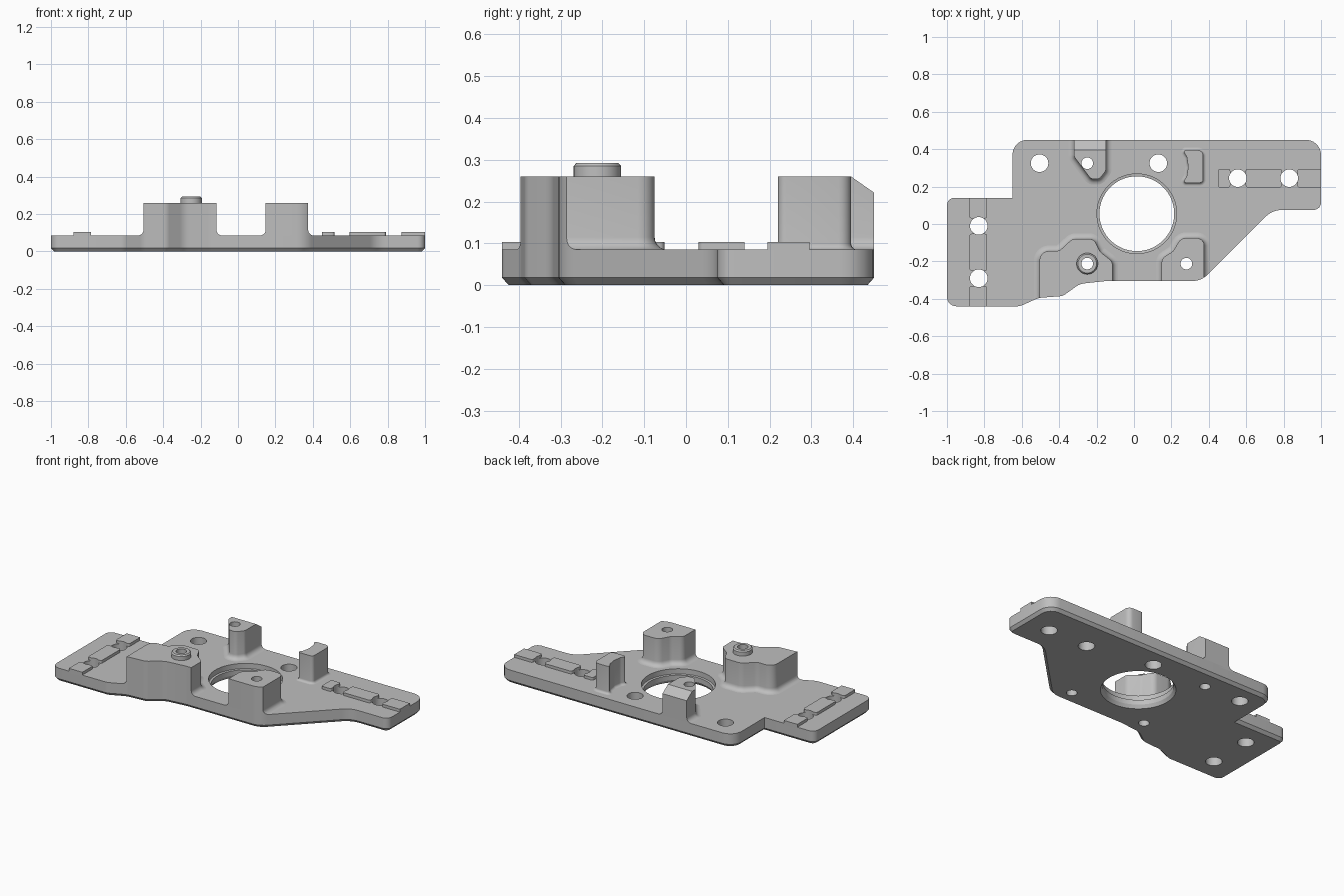
import bpy, bmesh, math
from mathutils import Vector

cube = bpy.data.objects.get("Cube")
if cube:
    bpy.data.objects.remove(cube, do_unlink=True)

grey = bpy.data.materials.new("Plain grey")
grey.use_nodes = True
colour = (0.52, 0.52, 0.52, 1)
grey.diffuse_color = colour
grey.node_tree.nodes["Principled BSDF"].inputs["Base Color"].default_value = colour

TOP, BOSS_TOP = 0.085, 0.26


def rounded(corners, steps=6):
    """Counterclockwise polygon whose corners (x, y, radius) are rounded."""
    pts = []
    for i, (x, y, r) in enumerate(corners):
        p = Vector((x, y))
        a = (Vector(corners[i - 1][:2]) - p).normalized()
        b = (Vector(corners[(i + 1) % len(corners)][:2]) - p).normalized()
        if r == 0:
            pts.append(p)
            continue
        half = a.angle(b) / 2
        centre = p + (a + b).normalized() * r / math.sin(half)
        start = p + a * r / math.tan(half) - centre
        end = p + b * r / math.tan(half) - centre
        turn = start.angle_signed(end)
        for k in range(steps + 1):
            t = -turn * k / steps
            c, s = math.cos(t), math.sin(t)
            pts.append(centre + Vector((start.x * c - start.y * s,
                                        start.x * s + start.y * c)))
    return pts


def offset(pts, d):
    """Move the outline outward by d."""
    out = []
    for i, p in enumerate(pts):
        e = (p - pts[i - 1]).normalized()
        f = (pts[(i + 1) % len(pts)] - p).normalized()
        n, m = Vector((e.y, -e.x)), Vector((f.y, -f.x))
        out.append(p + (n + m) * d / max(1 + n.dot(m), 0.4))
    return out


def circle(x, y, r, n=32):
    return [Vector((x + r * math.cos(math.tau * k / n),
                    y + r * math.sin(math.tau * k / n))) for k in range(n)]


def loft(bm, layers):
    """Closed solid through (outline, z) layers from bottom to top."""
    rings = [[bm.verts.new((p.x, p.y, z)) for p in pts] for pts, z in layers]
    n = len(rings[0])
    for lo, hi in zip(rings, rings[1:]):
        for k in range(n):
            j = (k + 1) % n
            bm.faces.new((lo[k], lo[j], hi[j], hi[k]))
    bm.faces.new(rings[0][::-1])
    bm.faces.new(rings[-1])


def make(name, bm):
    bm.normal_update()
    mesh = bpy.data.meshes.new(name)
    bm.to_mesh(mesh)
    bm.free()
    mesh.materials.append(grey)
    obj = bpy.data.objects.new(name, mesh)
    bpy.context.collection.objects.link(obj)
    return obj


def solid(name, layers):
    bm = bmesh.new()
    loft(bm, layers)
    return make(name, bm)


def finish(obj, clip=True):
    """Trim to the plate outline, drill the holes and shade."""
    for cutter, op in ((trim, 'INTERSECT'), (drill, 'DIFFERENCE')):
        if cutter is trim and not clip:
            continue
        mod = obj.modifiers.new(op.title(), 'BOOLEAN')
        mod.operation, mod.object, mod.solver = op, cutter, 'EXACT'
    deps = bpy.context.evaluated_depsgraph_get()
    mesh = bpy.data.meshes.new_from_object(obj.evaluated_get(deps))
    obj.modifiers.clear()
    obj.data = mesh
    bpy.ops.object.select_all(action='DESELECT')
    obj.select_set(True)
    bpy.context.view_layer.objects.active = obj
    bpy.ops.object.shade_smooth_by_angle(angle=math.radians(32))


# Plate outline
outline = rounded([
    (-1, -0.44, 0.05), (-0.61, -0.44, 0.08), (-0.51, -0.395, 0.1),
    (-0.38, -0.385, 0.06), (-0.29, -0.32, 0.1), (-0.15, -0.305, 0.2),
    (0.36, -0.305, 0.12), (0.74, 0.075, 0.12), (1, 0.075, 0.04),
    (1, 0.45, 0.08), (-0.65, 0.45, 0.08), (-0.65, 0.14, 0), (-1, 0.14, 0.04)])

# Cutters: outline trim, and all the through holes
trim = solid("trim_helper", [(outline, -0.1), (outline, 0.5)])
bm = bmesh.new()
screw_holes = [(-0.505, 0.325), (0.13, 0.325), (0.555, 0.245), (0.83, 0.245),
               (-0.83, -0.01), (-0.83, -0.29)]
boss_holes = [(-0.25, -0.212), (0.28, -0.212), (-0.25, 0.325)]
for spots, r in ((screw_holes, 0.047), (boss_holes, 0.031)):
    for x, y in spots:
        loft(bm, [(circle(x, y, r), -0.1), (circle(x, y, r), 0.5)])
bore = [(0.213, -0.1), (0.213, 0), (0.2, 0.02), (0.2, 0.05), (0.213, 0.052), (0.213, 0.5)]
loft(bm, [(circle(0.015, 0.055, r, 72), z) for r, z in bore])
drill = make("drill_helper", bm)
for helper in (trim, drill):
    helper.hide_render = True

# Base plate with chamfered underside
finish(solid("base_plate", [(offset(outline, -0.016), 0), (outline, 0.018),
                            (outline, TOP)]), clip=False)


def boss(name, corners, back_bevel=False, fillet=0.03):
    """Upright block with a concave fillet at its foot."""
    pts = rounded(corners)
    layers = [(offset(pts, fillet), TOP - 0.01)]
    for k in range(6):
        a = k / 5 * math.pi / 2
        layers.append((offset(pts, fillet * (1 - math.sin(a))),
                       TOP + fillet * (1 - math.cos(a))))
    layers.append((pts, BOSS_TOP))
    bm = bmesh.new()
    loft(bm, layers)
    if back_bevel:
        cut = bmesh.ops.bisect_plane(
            bm, geom=bm.verts[:] + bm.edges[:] + bm.faces[:],
            plane_co=(0, 0.395, BOSS_TOP), plane_no=(0, 0.035, 0.05), clear_outer=True)
        edges = [g for g in cut["geom_cut"] if isinstance(g, bmesh.types.BMEdge)]
        bmesh.ops.holes_fill(bm, edges=edges)
    finish(make(name, bm))


# Four upright bosses
boss("front_right_boss", [
    (-0.505, -0.42, 0), (-0.38, -0.41, 0), (-0.28, -0.34, 0), (-0.115, -0.33, 0),
    (-0.115, -0.2, 0.04), (-0.18, -0.15, 0.04), (-0.215, -0.08, 0.04),
    (-0.33, -0.08, 0.05), (-0.40, -0.145, 0.05), (-0.505, -0.145, 0.05)])
boss("front_left_boss", [
    (0.148, -0.33, 0), (0.375, -0.33, 0), (0.375, -0.075, 0.04),
    (0.25, -0.075, 0.05), (0.21, -0.145, 0.05), (0.148, -0.185, 0.04)])
boss("back_right_boss", [
    (-0.32, 0.48, 0), (-0.32, 0.36, 0.03), (-0.23, 0.24, 0.03),
    (-0.185, 0.24, 0.03), (-0.15, 0.285, 0.03), (-0.15, 0.48, 0)], back_bevel=True)
boss("back_left_boss", [
    (0.26, 0.22, 0.01), (0.37, 0.22, 0.02), (0.37, 0.395, 0.03), (0.26, 0.395, 0.01),
    (0.282, 0.36, 0.04), (0.29, 0.307, 0.04), (0.282, 0.255, 0.04)], fillet=0.015)

# Locating collar on the front right boss
x, y = boss_holes[0]
collar = [(0.057, 0.25), (0.057, 0.285), (0.05, 0.293)]
finish(solid("locating_collar", [(circle(x, y, r), z) for r, z in collar]))

# Raised pads between the screw holes
pads = {"left_pad": [(0.448, 0.515, 0.195, 0.295), (0.597, 0.79, 0.195, 0.295),
                     (0.873, 1.02, 0.195, 0.295)],
        "right_pad": [(-0.88, -0.785, 0.03, 0.16), (-0.88, -0.785, -0.25, -0.052),
                      (-0.88, -0.785, -0.46, -0.332)]}
for name, boxes in pads.items():
    for x0, x1, y0, y1 in boxes:
        pts = rounded([(x0, y0, 0.012), (x1, y0, 0.012), (x1, y1, 0.012), (x0, y1, 0.012)], 3)
        finish(solid(name, [(pts, TOP - 0.01), (pts, 0.103)]))

# Remove the helpers once the cuts are applied
for helper in (trim, drill):
    bpy.data.objects.remove(helper, do_unlink=True)
